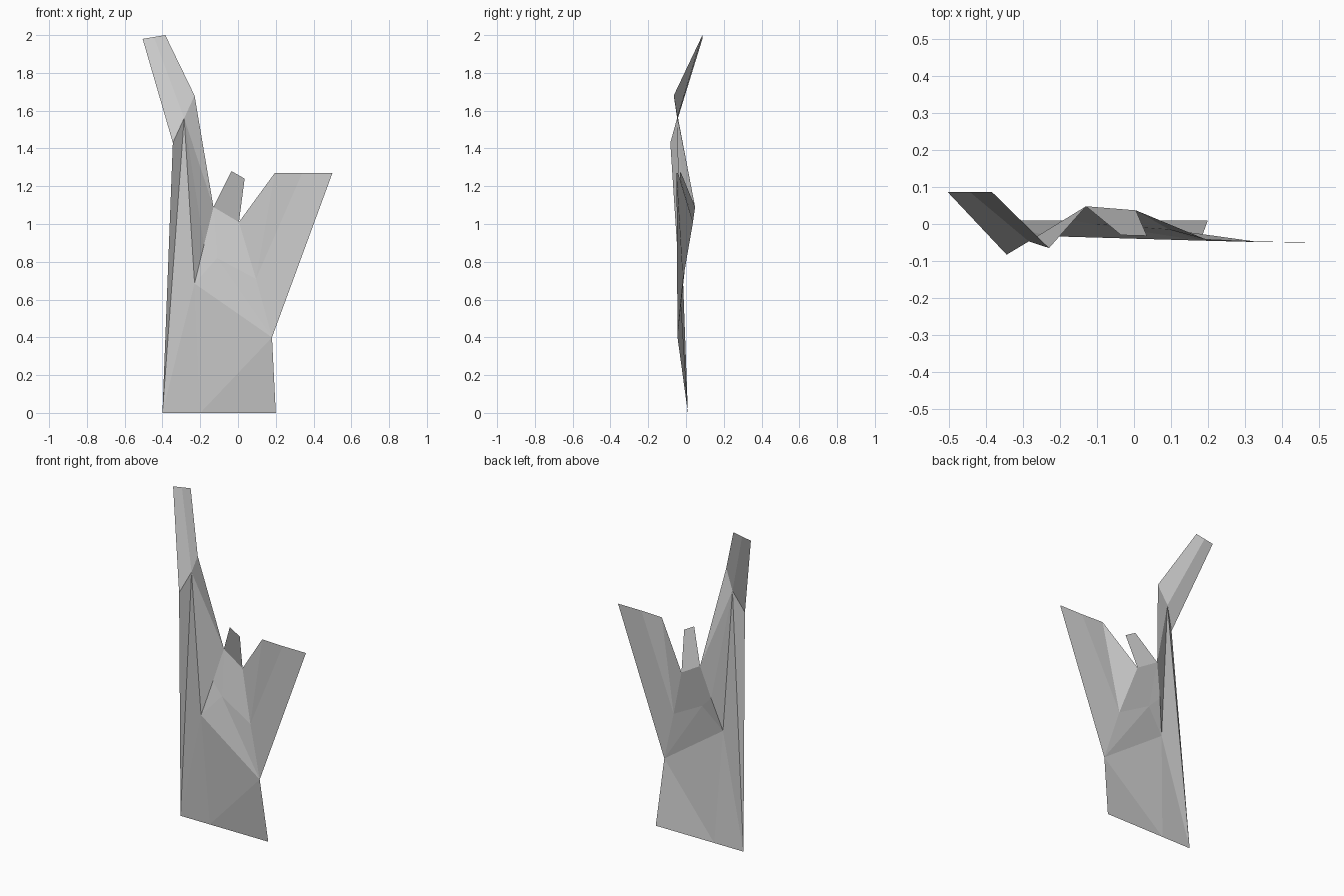
import bpy

if "Cube" in bpy.data.objects:
    bpy.data.objects.remove(bpy.data.objects["Cube"])

# Fold points of the thin sheet, named by place
P = dict(
    base_l=(-.40, .01, 0), base_m=(-.20, .01, 0), base_r=(.20, .01, 0),
    hip=(.18, -.045, .40), crotch=(-.23, -.033, .685),
    fold=(-.18, .012, .89), mid=(-.11, .0, .82), inner=(.095, -.015, .71),
    neck_l=(-.13, .048, 1.09), neck_r=(.005, .037, 1.01),
    stub_l=(-.035, -.03, 1.28), stub_r=(.035, -.032, 1.24),
    wide_l=(.195, -.042, 1.27), wide_m=(.34, -.049, 1.27), wide_r=(.50, -.05, 1.27),
    bend_l=(-.345, -.083, 1.43), bend_m=(-.285, -.047, 1.56), bend_r=(-.23, -.065, 1.68),
    tip_l=(-.505, .087, 1.98), tip_m=(-.445, .087, 1.99), tip_r=(-.385, .087, 2.0),
)


def sheet(name, *faces):
    """One flat-shaded panel; faces run counter-clockwise seen from the front."""
    faces = [f.split() for f in faces]
    names = sorted({n for f in faces for n in f})
    mesh = bpy.data.meshes.new(name)
    mesh.from_pydata([P[n] for n in names], [],
                     [[names.index(n) for n in f] for f in faces])
    obj = bpy.data.objects.new(name, mesh)
    bpy.context.collection.objects.link(obj)
    return obj


# Broad lower trunk
sheet("trunk", "base_l base_m crotch", "base_m base_r hip", "base_m hip crotch")

# Tall left branch with its folded inner side
sheet("left_branch", "base_l crotch bend_m", "base_l bend_m bend_l",
      "crotch fold bend_m", "fold neck_l bend_m", "neck_l bend_r bend_m")

# Bent-back tip of the left branch
sheet("left_tip", "bend_l bend_m tip_m tip_l", "bend_m bend_r tip_r tip_m")

# Raised centre and its short stub
sheet("centre", "crotch hip mid", "hip inner mid", "crotch mid fold",
      "fold mid neck_l", "mid inner neck_r", "mid neck_r neck_l")
sheet("short_stub", "neck_l neck_r stub_r stub_l")

# Wide right branch
sheet("right_branch", "hip wide_r wide_m inner", "inner wide_m wide_l", "inner wide_l neck_r")
